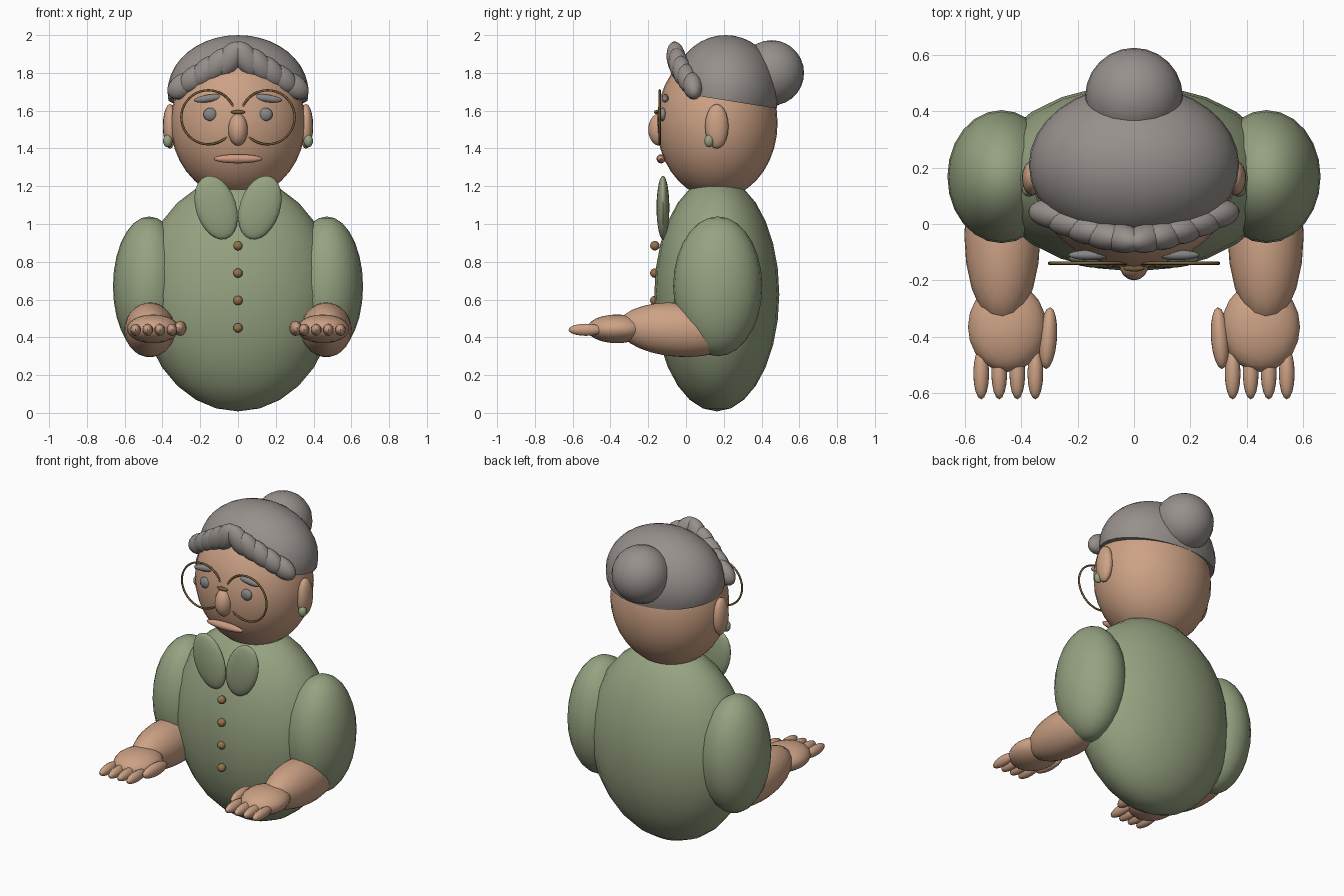
import bpy, bmesh
from math import radians, sin, cos, pi
from mathutils import Vector, Matrix, Euler

cube = bpy.data.objects.get("Cube")
if cube:
    bpy.data.objects.remove(cube)


def material(name, color):
    m = bpy.data.materials.new(name)
    m.use_nodes = True
    m.diffuse_color = (*color, 1)
    node = next(n for n in m.node_tree.nodes if n.type == "BSDF_PRINCIPLED")
    node.inputs["Base Color"].default_value = (*color, 1)
    return m


GREEN = material("sage_green", (0.305, 0.365, 0.22))
SKIN = material("warm_skin", (0.61, 0.36, 0.235))
HAIR = material("grey_hair", (0.31, 0.28, 0.265))
EYE = material("slate_grey", (0.24, 0.24, 0.24))
BUTTON = material("button_brown", (0.30, 0.17, 0.07))
WIRE = material("dark_bronze", (0.19, 0.115, 0.04))
LIP = material("lip_pink", (0.60, 0.32, 0.22))


def finish(name, bm, mat):
    mesh = bpy.data.meshes.new(name)
    bm.to_mesh(mesh)
    bm.free()
    mesh.materials.append(mat)
    obj = bpy.data.objects.new(name, mesh)
    bpy.context.collection.objects.link(obj)
    bpy.context.view_layer.objects.active = obj
    bpy.ops.object.select_all(action="DESELECT")
    obj.select_set(True)
    bpy.ops.object.shade_smooth_by_angle(angle=radians(50))
    return obj


def ellipsoid(name, mat, loc, radii, rot=(0, 0, 0), seg=16, rings=10, cut=None):
    """Stretched, turned ball; cut = (point, normal) removes the side the normal points to."""
    bm = bmesh.new()
    turn = Euler([radians(a) for a in rot]).to_matrix().to_4x4()
    place = Matrix.Translation(loc) @ turn @ Matrix.Diagonal((*radii, 1))
    bmesh.ops.create_uvsphere(bm, u_segments=seg, v_segments=rings, radius=1, matrix=place)
    if cut:
        geom = bm.verts[:] + bm.edges[:] + bm.faces[:]
        res = bmesh.ops.bisect_plane(bm, geom=geom, plane_co=cut[0], plane_no=cut[1], clear_outer=True)
        rim = [e for e in res["geom_cut"] if isinstance(e, bmesh.types.BMEdge)]
        bmesh.ops.contextual_create(bm, geom=rim)
    return finish(name, bm, mat)


def ring(name, mat, loc, radius, tube, seg=40, sides=8):
    """Upright hoop facing the front."""
    bm = bmesh.new()
    loops = []
    for i in range(seg):
        a = 2 * pi * i / seg
        out = Vector((cos(a), 0, sin(a)))
        loops.append([])
        for j in range(sides):
            b = 2 * pi * j / sides
            p = Vector(loc) + out * (radius + tube * cos(b)) + Vector((0, tube * sin(b), 0))
            loops[-1].append(bm.verts.new(p))
    for i in range(seg):
        p, q = loops[i], loops[(i + 1) % seg]
        for j in range(sides):
            k = (j + 1) % sides
            bm.faces.new((p[j], p[k], q[k], q[j]))
    bmesh.ops.recalc_face_normals(bm, faces=bm.faces[:])
    return finish(name, bm, mat)


# Torso and head
ellipsoid("torso", GREEN, (0, 0.163, 0.628), (0.515, 0.331, 0.62), seg=24, rings=14)
ellipsoid("head", SKIN, (0, 0.165, 1.535), (0.357, 0.32, 0.40), seg=32, rings=18)

# Hair cap with a sloping lower rim, and the bun
ellipsoid("hair_cap", HAIR, (0, 0.21, 1.70), (0.373, 0.283, 0.30), seg=32, rings=20,
          cut=((0, 0.05, 1.68), (0, -0.16, -1)))
ellipsoid("hair_bun", HAIR, (0, 0.453, 1.80), (0.173, 0.172, 0.173), seg=24, rings=14)

# Face
ellipsoid("nose", SKIN, (0, -0.14, 1.50), (0.053, 0.06, 0.086))
ellipsoid("mouth", LIP, (0, -0.132, 1.345), (0.13, 0.024, 0.024))
ellipsoid("glasses_bridge", WIRE, (0, -0.157, 1.592), (0.038, 0.012, 0.011))

# Buttons
for i in range(4):
    ellipsoid(f"button_{i + 1}", BUTTON, (0, -0.165, 0.885 - 0.145 * i), (0.025, 0.025, 0.025))

for side, s in (("left", 1), ("right", -1)):
    # Swept fringe of overlapping curls
    for i in range(5):
        t = i / 4
        x = 0.045 + 0.245 * t
        loc = (s * x, -0.05 + 0.085 * t ** 1.5, 1.872 - 0.14 * t ** 1.15)
        ellipsoid(f"{side}_curl_{i + 1}", HAIR, loc, (0.063, 0.052, 0.105 - 0.012 * t),
                  (8, -s * (32 + 25 * t), 0))

    # Eyes, brows, glasses, ears and earrings
    ellipsoid(f"{side}_eye", EYE, (s * 0.146, -0.122, 1.58), (0.037, 0.02, 0.035))
    ellipsoid(f"{side}_brow", EYE, (s * 0.157, -0.11, 1.665), (0.077, 0.018, 0.02), (0, s * 8, 0))
    ring(f"{side}_glasses_rim", WIRE, (s * 0.157, -0.139, 1.565), 0.143, 0.006)
    ellipsoid(f"{side}_ear", SKIN, (s * 0.36, 0.163, 1.517), (0.038, 0.062, 0.118))
    ellipsoid(f"{side}_earring", GREEN, (s * 0.372, 0.122, 1.44), (0.025, 0.025, 0.034))

    # Collar
    ellipsoid(f"{side}_collar", GREEN, (s * 0.116, -0.122, 1.087), (0.107, 0.034, 0.174),
              (0, s * 18, 0), seg=20, rings=12)

    # Sleeve, forearm and hand
    ellipsoid(f"{side}_sleeve", GREEN, (s * 0.47, 0.168, 0.67), (0.192, 0.236, 0.37), seg=24, rings=14)
    ellipsoid(f"{side}_forearm", SKIN, (s * 0.467, -0.04, 0.44), (0.135, 0.32, 0.143),
              (-4, 0, 0), seg=20, rings=14)
    ellipsoid(f"{side}_palm", SKIN, (s * 0.45, -0.365, 0.445), (0.139, 0.16, 0.076), seg=20, rings=12)
    for i in range(4):
        ellipsoid(f"{side}_finger_{i + 1}", SKIN, (s * (0.35 + 0.064 * i), -0.53, 0.44),
                  (0.028, 0.092, 0.032))
    ellipsoid(f"{side}_thumb", SKIN, (s * 0.305, -0.405, 0.448), (0.032, 0.11, 0.04), (0, 0, s * 4))
